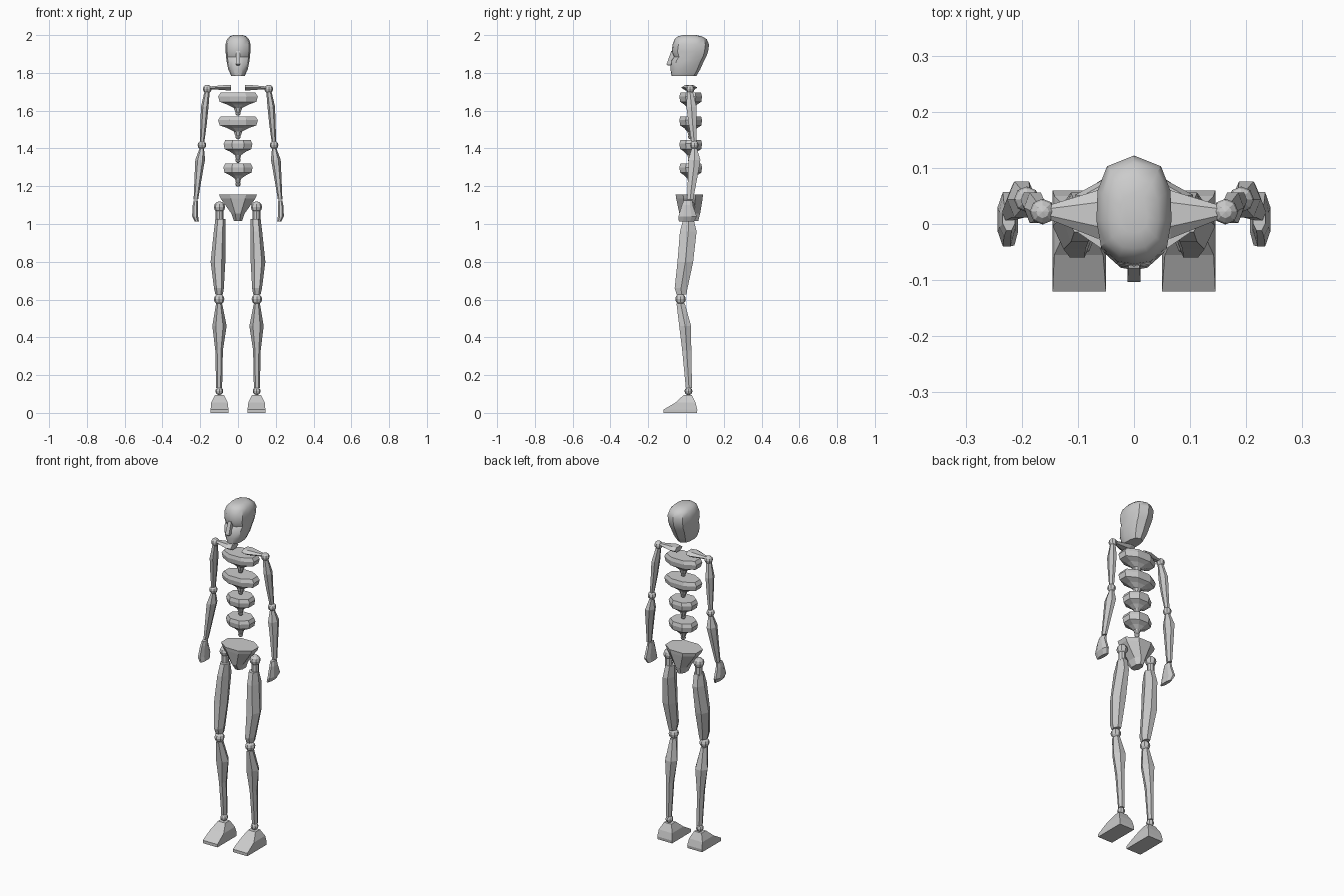
import bpy, bmesh, math

# outline templates, scaled per ring
HEX = [(math.cos(math.tau * i / 6), math.sin(math.tau * i / 6) / 0.866) for i in range(6)]
SQUARE = [(1, -1), (1, 1), (-1, 1), (-1, -1)]
SLAB = [(1, -.45), (1, .45), (.42, 1), (-.42, 1), (-1, .45), (-1, -.45), (-.42, -1), (.42, -1)]
OCT = [(math.cos(math.tau * i / 8), math.sin(math.tau * i / 8)) for i in range(8)]
HALF = [(0, -1), (.45, -.95), (.88, -.68), (1, -.2), (.97, .35), (.72, .8), (0, 1)]
SKULL = HALF + [(-x, y) for x, y in HALF[-2:0:-1]]


def finish(name, bm, mirrored):
    bmesh.ops.recalc_face_normals(bm, faces=bm.faces)
    me = bpy.data.meshes.new(name)
    bm.to_mesh(me)
    bm.free()
    ob = bpy.data.objects.new(name, me)
    bpy.context.collection.objects.link(ob)
    if mirrored:
        ob.modifiers.new("Mirror", 'MIRROR').use_bisect_axis[0] = False
    return ob


def loft(name, rings, shape=HEX, mirrored=False, axis='z'):
    """rings: (position along axis, x0, x1, y0, y1); for axis x: (x, y0, y1, z0, z1)"""
    bm = bmesh.new()
    loops = []
    for t, a0, a1, b0, b1 in rings:
        loop = []
        for u, v in shape:
            a = (a0 + a1) / 2 + u * (a1 - a0) / 2
            b = (b0 + b1) / 2 + v * (b1 - b0) / 2
            loop.append(bm.verts.new((a, b, t) if axis == 'z' else (t, a, b)))
        loops.append(loop)
    n = len(shape)
    for p, q in zip(loops, loops[1:]):
        for i in range(n):
            bm.faces.new((p[i], p[(i + 1) % n], q[(i + 1) % n], q[i]))
    bm.faces.new(loops[0])
    bm.faces.new(loops[-1])
    return finish(name, bm, mirrored)


def ball(name, pos, r, mirrored=False):
    bm = bmesh.new()
    bmesh.ops.create_uvsphere(bm, u_segments=8, v_segments=6, radius=r)
    bmesh.ops.translate(bm, verts=bm.verts, vec=pos)
    return finish(name, bm, mirrored)


# head with brow, eye recess and jaw
skull = [(1.784, .036, -.077, .055), (1.82, .052, -.082, .076), (1.865, .061, -.079, .096),
         (1.885, .063, -.064, .107), (1.912, .066, -.076, .117), (1.95, .067, -.071, .122),
         (1.978, .058, -.061, .110), (1.993, .044, -.044, .085), (2.0, .024, -.015, .055)]
head = loft("head", [(z, -w, w, f, b) for z, w, f, b in skull], SKULL)
bpy.context.view_layer.objects.active = head
head.select_set(True)
bpy.ops.object.shade_smooth_by_angle(angle=math.radians(35))
head.select_set(False)
loft("nose", [(1.838, -.008, .008, -.094, -.06), (1.846, -.012, .012, -.103, -.06),
              (1.915, -.010, .010, -.078, -.06)], SQUARE)

# ribcage segments, each tapering down to a vertebra
for i, (top, w) in enumerate([(1.695, .105), (1.57, .105), (1.445, .076), (1.32, .077)]):
    taper = [(0, .88, .055), (-.02, 1, .06), (-.048, .93, .056), (-.062, .55, .035),
             (-.08, .22, .018), (-.115, .09, .009)]
    loft(f"rib_segment_{i + 1}",
         [(top + dz, -w * s, w * s, .025 - hy, .025 + hy) for dz, s, hy in taper], SLAB)
    ball(f"vertebra_{i + 1}", (0, .025, top - .108), .014)

# pelvis
loft("pelvis", [(1.155, -.10, .10, -.055, .09), (1.135, -.092, .092, -.052, .088),
                (1.055, -.035, .035, -.035, .075), (1.017, -.022, .022, -.01, .065)], SLAB)

# shoulders and arms
loft("collarbones", [(.036, -.02, .055, 1.708, 1.735), (.065, -.026, .06, 1.708, 1.736),
                     (.15, .008, .034, 1.714, 1.728)], HEX, True, 'x')
ball("shoulder_joints", (.163, .022, 1.714), .023, True)
loft("upper_arms", [(1.70, .15, .178, .006, .036), (1.62, .156, .196, .002, .056),
                    (1.53, .165, .199, .014, .056), (1.435, .178, .202, .03, .056)], HEX, True)
ball("elbow_joints", (.191, .044, 1.418), .023, True)
loft("forearms", [(1.40, .18, .204, .03, .058), (1.34, .174, .226, .012, .076),
                  (1.30, .182, .228, .012, .07), (1.13, .211, .235, .006, .038)], HEX, True)
loft("hands", [(1.125, .212, .234, -.012, .034), (1.10, .211, .24, -.022, .036),
               (1.04, .211, .243, -.04, .057), (1.012, .207, .228, -.038, .044)], SLAB, True)

# hips and legs
ball("hip_joints", (.098, .02, 1.09), .03, True)
loft("hip_necks", [(1.02, .078, .118, 0, .04), (1.08, .078, .118, 0, .04)], OCT, True)
loft("thighs", [(1.027, .066, .120, -.014, .04), (.96, .066, .128, -.032, .056),
                (.80, .067, .145, -.045, .038), (.66, .075, .127, -.06, .008),
                (.628, .08, .12, -.05, .002)], HEX, True)
ball("knee_joints", (.1, -.029, .602), .028, True)
loft("shins", [(.578, .084, .116, -.05, -.006), (.46, .06, .136, -.036, .027),
               (.33, .08, .12, -.02, .028), (.132, .084, .116, -.001, .032)], HEX, True)
ball("ankle_joints", (.099, .013, .115), .021, True)
loft("feet", [(0, .05, .145, -.12, .058), (.017, .05, .145, -.12, .06),
              (.055, .055, .142, -.055, .05), (.095, .074, .122, -.012, .03)], SQUARE, True)
